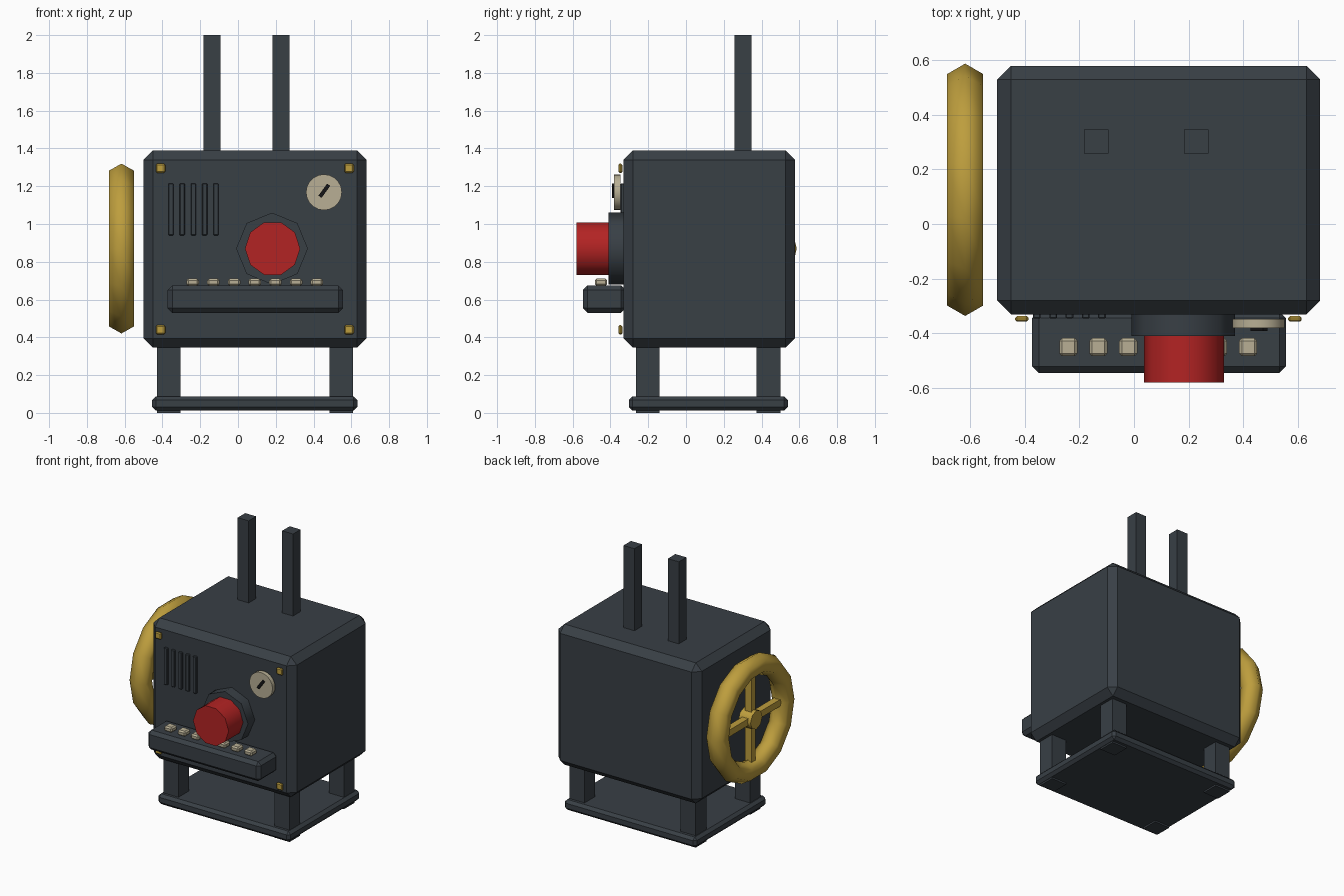
import bpy, bmesh, math
from mathutils import Matrix, Vector

cube = bpy.data.objects.get("Cube")
if cube:
    bpy.data.objects.remove(cube, do_unlink=True)


def material(name, rgb):
    m = bpy.data.materials.new(name)
    m.use_nodes = True
    m.diffuse_color = (*rgb, 1)
    m.node_tree.nodes["Principled BSDF"].inputs["Base Color"].default_value = (*rgb, 1)
    return m


IRON = material("dark iron", (0.040, 0.050, 0.060))
RED = material("signal red", (0.45, 0.017, 0.017))
BRASS = material("brass", (0.51, 0.34, 0.047))
CREAM = material("cream", (0.48, 0.43, 0.30))
BLACK = material("needle black", (0.008, 0.008, 0.009))


def finish(name, bm, mat, smooth_angle=None):
    bmesh.ops.recalc_face_normals(bm, faces=bm.faces)
    mesh = bpy.data.meshes.new(name)
    bm.to_mesh(mesh)
    bm.free()
    mesh.materials.append(mat)
    ob = bpy.data.objects.new(name, mesh)
    bpy.context.collection.objects.link(ob)
    if smooth_angle:
        bpy.ops.object.select_all(action='DESELECT')
        ob.select_set(True)
        bpy.context.view_layer.objects.active = ob
        bpy.ops.object.shade_smooth_by_angle(angle=math.radians(smooth_angle))
    return ob


def box(name, x, y, z, mat, bevel=0):
    """Box from (min, max) ranges, with chamfered edges."""
    bm = bmesh.new()
    bmesh.ops.create_cube(bm, size=1)
    lo, hi = (Vector(v) for v in zip(x, y, z))
    bm.transform(Matrix.Translation((lo + hi) / 2) @ Matrix.Diagonal((*(hi - lo), 1)))
    if bevel:
        bmesh.ops.bevel(bm, geom=bm.edges[:], offset=bevel, segments=1, affect='EDGES')
    return finish(name, bm, mat)


def around(c, size):
    return (c - size / 2, c + size / 2)


def cylinder(name, centre, radius, depth, sides, axis, mat, turn=0, smooth=None):
    """Cylinder along the X or Y axis; turn spins it about that axis."""
    bm = bmesh.new()
    bmesh.ops.create_cone(bm, cap_ends=True, segments=sides, radius1=radius,
                          radius2=radius, depth=depth)
    tilt = Matrix.Rotation(math.pi / 2, 4, 'Y' if axis == 'X' else 'X')
    bm.transform(Matrix.Translation(centre) @ tilt @ Matrix.Rotation(math.radians(turn), 4, 'Z'))
    return finish(name, bm, mat, smooth)


# Cabinet, base plate and legs
box("cabinet", (-0.5, 0.68), (-0.33, 0.578), (0.345, 1.39), IRON, 0.05)
box("base_plate", (-0.455, 0.632), (-0.303, 0.54), (0.012, 0.088), IRON, 0.02)
for side, x in (("right", -0.367), ("left", 0.547)):
    for end, y in (("front", -0.202), ("back", 0.437)):
        box(f"{end}_{side}_leg", around(x, 0.125), around(y, 0.125), (0, 0.37), IRON)

# Two chimney posts
for side, x in (("right", -0.138), ("left", 0.227)):
    box(f"{side}_post", around(x, 0.09), around(0.302, 0.088), (1.35, 2), IRON)

# Button shelf with a row of keys
box("key_shelf", (-0.372, 0.555), (-0.545, -0.32), (0.53, 0.675), IRON, 0.024)
for i in range(7):
    box(f"key_{i + 1}", around(-0.24 + i * 0.1095, 0.066), around(-0.45, 0.066),
        (0.672, 0.711), CREAM, 0.01)

# Large push button in its collar
cylinder("button_collar", (0.18, -0.365, 0.87), 0.19, 0.09, 8, 'Y', IRON, 0, 50)
cylinder("push_button", (0.183, -0.49, 0.87), 0.146, 0.18, 10, 'Y', RED, 18, 50)

# Pressure gauge and needle
cylinder("gauge_dial", (0.455, -0.364, 1.168), 0.095, 0.032, 20, 'Y', CREAM, 0, 40)
needle = box("gauge_needle", around(0, 0.02), around(0, 0.015), around(0, 0.078), BLACK)
needle.location = (0.457, -0.383, 1.176)
needle.rotation_euler.y = math.radians(36)

# Vent slats
for i in range(5):
    box(f"vent_slat_{i + 1}", around(-0.355 + i * 0.0595, 0.028), (-0.346, -0.325),
        (0.94, 1.215), IRON, 0.004)

# Corner bolts
for x in (-0.41, 0.588):
    for z in (0.44, 1.295):
        box("corner_bolt", around(x, 0.05), (-0.357, -0.337), around(z, 0.05), BRASS, 0.007)

# Handwheel rim: hexagonal section swept around a ring
WHEEL = Vector((-0.617, 0.125, 0.87))
MAJOR, MINOR, RING, SECTION = 0.385, 0.076, 14, 6
bm = bmesh.new()
loops = []
for i in range(RING):
    a = math.tau * i / RING
    loop = []
    for j in range(SECTION):
        b = math.tau * j / SECTION
        r = MAJOR + MINOR * math.cos(b)
        loop.append(bm.verts.new(WHEEL + Vector((MINOR * math.sin(b), r * math.cos(a),
                                                 r * math.sin(a)))))
    loops.append(loop)
for i in range(RING):
    p, q = loops[i], loops[(i + 1) % RING]
    for j in range(SECTION):
        k = (j + 1) % SECTION
        bm.faces.new((p[j], q[j], q[k], p[k]))
finish("wheel_rim", bm, BRASS, 70)

# Handwheel spokes and hub
box("wheel_spoke_upright", around(WHEEL.x, 0.05), around(WHEEL.y, 0.05),
    around(WHEEL.z, 0.72), BRASS)
box("wheel_spoke_level", around(WHEEL.x, 0.05), around(WHEEL.y, 0.72),
    around(WHEEL.z, 0.05), BRASS)
cylinder("wheel_hub", WHEEL, 0.07, 0.1, 8, 'X', BRASS, 0, 50)
